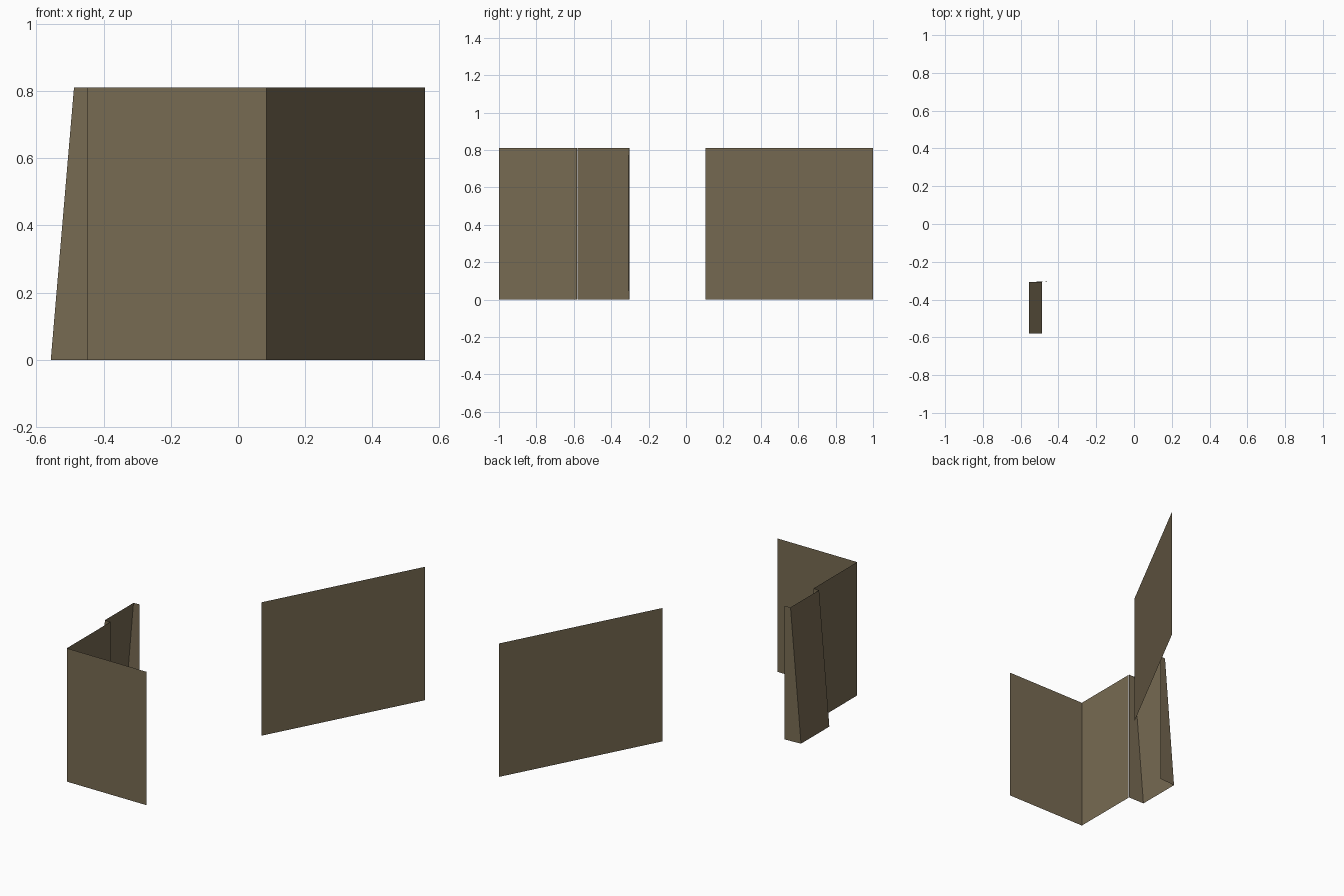
import bpy

if "Cube" in bpy.data.objects:
    bpy.data.objects.remove(bpy.data.objects["Cube"])

H = 0.81  # wall height

paint = bpy.data.materials.new("brown_wall")
paint.diffuse_color = (0.185, 0.145, 0.085, 1)
paint.use_nodes = True
paint.node_tree.nodes["Principled BSDF"].inputs["Base Color"].default_value = paint.diffuse_color


def wall_strip(name, base, top=None):
    """Thin upright wall following a plan path; the top path may lean."""
    top = top or base
    n = len(base)
    verts = [(x, y, 0) for x, y in base] + [(x, y, H) for x, y in top]
    faces = [(i, i + 1, n + i + 1, n + i) for i in range(n - 1)]
    mesh = bpy.data.meshes.new(name)
    mesh.from_pydata(verts, [], faces)
    mesh.materials.append(paint)
    obj = bpy.data.objects.new(name, mesh)
    bpy.context.collection.objects.link(obj)
    return obj


# front and left walls meeting at a corner
wall_strip("corner_walls", [(-0.45, -0.583), (-0.45, -1.0), (0.085, -1.0)])

# shallow recess whose back leans inwards towards the top
wall_strip("leaning_recess",
           [(-0.45, -0.302), (-0.557, -0.308), (-0.557, -0.58), (-0.45, -0.58)],
           [(-0.45, -0.302), (-0.488, -0.306), (-0.488, -0.58), (-0.45, -0.58)])

# separate diagonal wall
wall_strip("diagonal_wall", [(0.085, 0.105), (0.557, 1.0)])
